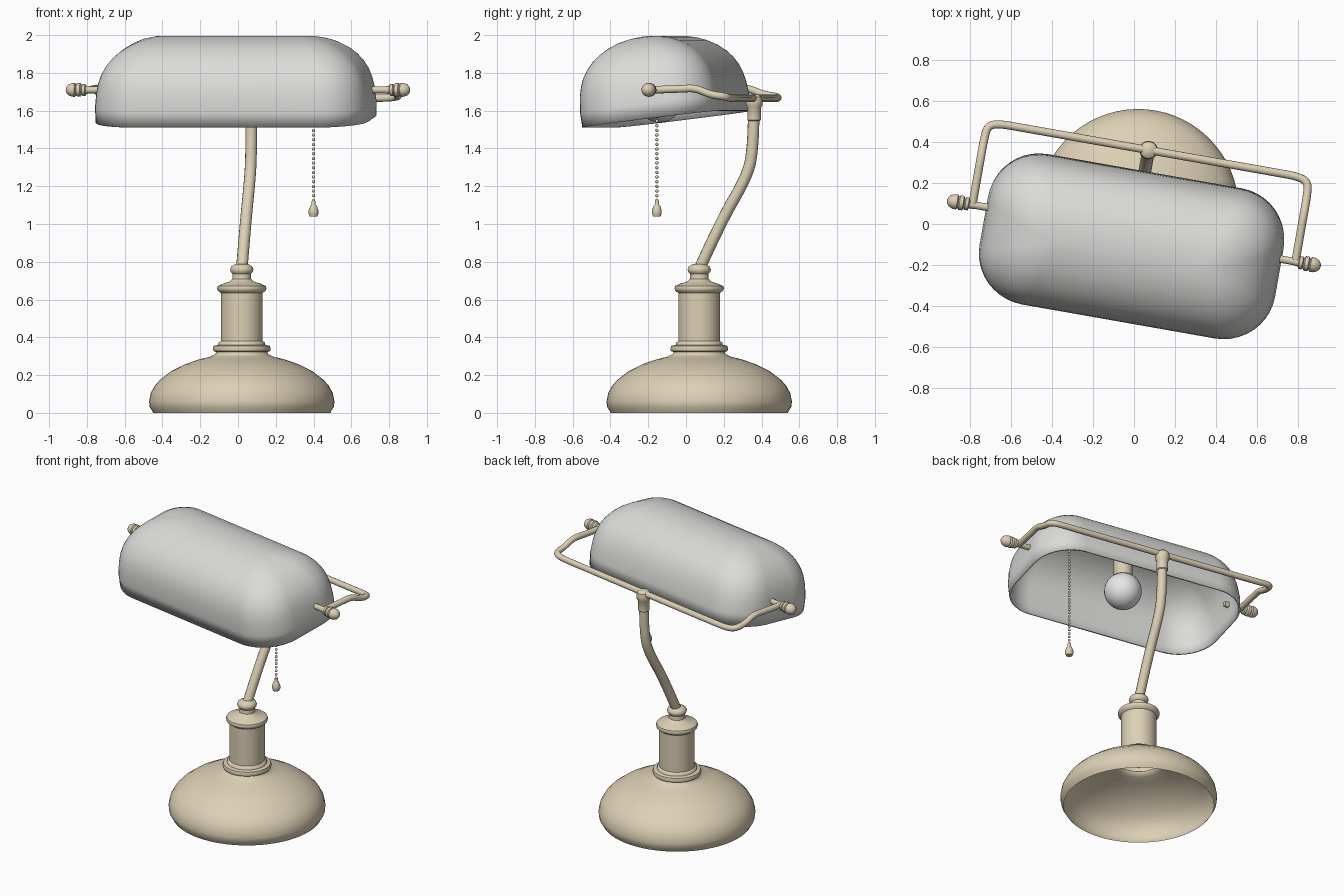
import bpy, bmesh, math
from mathutils import Matrix, Vector

if "Cube" in bpy.data.objects:
    bpy.data.objects.remove(bpy.data.objects["Cube"])

# The whole lamp is turned 10 degrees about the axis of its base
ROOT = Matrix.Translation((0.02, 0.07, 0)) @ Matrix.Rotation(math.radians(-10), 4, 'Z')


def material(name, rgb):
    m = bpy.data.materials.new(name)
    m.diffuse_color = (*rgb, 1)
    m.use_nodes = True
    m.node_tree.nodes["Principled BSDF"].inputs["Base Color"].default_value = m.diffuse_color
    return m


BRASS = material("pale_brass", (0.72, 0.63, 0.46))
GLASS = material("grey_glass", (0.71, 0.71, 0.69))
WHITE = material("white_bulb", (0.80, 0.80, 0.80))


def finish(name, bm, mat, matrix, angle=40):
    me = bpy.data.meshes.new(name)
    bm.to_mesh(me)
    bm.free()
    me.materials.append(mat)
    ob = bpy.data.objects.new(name, me)
    bpy.context.collection.objects.link(ob)
    ob.matrix_world = ROOT @ matrix
    smooth(ob, angle)
    return ob


def smooth(ob, angle):
    bpy.ops.object.select_all(action='DESELECT')
    ob.select_set(True)
    bpy.context.view_layer.objects.active = ob
    bpy.ops.object.shade_smooth_by_angle(angle=math.radians(angle))


def skin(bm, rings):
    for a, b in zip(rings, rings[1:]):
        n = len(a)
        for i in range(n):
            j = (i + 1) % n
            bm.faces.new((a[i], a[j], b[j], b[i]))


def lathe(name, profile, mat, matrix=Matrix(), n=32, angle=40):
    """Revolve (radius, height) points around z."""
    bm = bmesh.new()
    rings = []
    for r, z in profile:
        r = max(r, 1e-5)
        rings.append([bm.verts.new((r * math.cos(t * math.tau / n), r * math.sin(t * math.tau / n), z))
                      for t in range(n)])
    skin(bm, rings)
    bmesh.ops.remove_doubles(bm, verts=bm.verts, dist=1e-4)
    return finish(name, bm, mat, matrix, angle)


def tube(name, pts, radius, mat):
    cu = bpy.data.curves.new(name, 'CURVE')
    cu.dimensions = '3D'
    cu.bevel_depth = radius
    cu.bevel_resolution = 4
    cu.use_fill_caps = True
    sp = cu.splines.new('NURBS')
    sp.points.add(len(pts) - 1)
    for p, co in zip(sp.points, pts):
        p.co = (*co, 1)
    sp.order_u = 3
    sp.use_endpoint_u = True
    sp.resolution_u = 8
    cu.materials.append(mat)
    ob = bpy.data.objects.new(name, cu)
    bpy.context.collection.objects.link(ob)
    ob.matrix_world = ROOT
    bpy.ops.object.select_all(action='DESELECT')
    ob.select_set(True)
    bpy.context.view_layer.objects.active = ob
    bpy.ops.object.convert(target='MESH')
    smooth(bpy.context.object, 50)


# Hollow domed base with turned column
lathe("base", [(0.47, 0), (0.475, 0.012), (0.487, 0.03), (0.491, 0.06), (0.482, 0.105), (0.46, 0.145),
               (0.433, 0.175), (0.375, 0.22), (0.30, 0.258), (0.22, 0.285), (0.165, 0.298),
               (0.14, 0.312), (0.136, 0.322)], BRASS, n=64)
lathe("column", [(0.136, 0.322), (0.15, 0.328), (0.153, 0.34), (0.148, 0.355), (0.125, 0.36),
                 (0.122, 0.372), (0.111, 0.38), (0.111, 0.635), (0.128, 0.648), (0.131, 0.66),
                 (0.127, 0.672), (0.10, 0.684), (0.065, 0.695), (0.05, 0.71), (0.048, 0.735),
                 (0.058, 0.745), (0.062, 0.76), (0.055, 0.776), (0.035, 0.787), (0, 0.79)], BRASS, n=48)

# Curved arm and the collar holding the cross bar
tube("arm", [(0, 0.0, 0.76), (0, 0.12, 1.02), (0, 0.245, 1.23), (0, 0.29, 1.37), (0, 0.293, 1.58)], 0.031, BRASS)
lathe("arm_collar", [(0.03, 1.545), (0.036, 1.55), (0.036, 1.615), (0.043, 1.625), (0.045, 1.65),
                     (0.041, 1.672), (0.025, 1.685), (0, 1.688)], BRASS, Matrix.Translation((0, 0.295, 0)))

# Cross bar bent forward at both ends
half = [(0.80, -0.117, 1.71), (0.80, 0.04, 1.715), (0.80, 0.12, 1.72), (0.80, 0.20, 1.685),
        (0.795, 0.275, 1.675), (0.74, 0.295, 1.667), (0.62, 0.295, 1.665)]
tube("cross_bar", half + [(-x, y, z) for x, y, z in reversed(half)], 0.02, BRASS)

# Pivot pins with turned knobs, one on each end
for side, label in ((1, "right"), (-1, "left")):
    m = Matrix.Translation((0, -0.117, 1.71)) @ Matrix.Rotation(math.radians(90 * side), 4, 'Y')
    lathe(label + "_knob", [(0, 0.685), (0.018, 0.685), (0.018, 0.79), (0.022, 0.815), (0.031, 0.82),
                            (0.032, 0.835), (0.025, 0.84), (0.036, 0.846), (0.036, 0.864), (0.028, 0.87),
                            (0.037, 0.876), (0.036, 0.893), (0.028, 0.912), (0.014, 0.923), (0, 0.926)],
          BRASS, m, 20)

# Glass shade: rounded rectangles stacked along a domed section, tilted back
TILT = Matrix.Translation((0, -0.175, 1.555)) @ Matrix.Rotation(math.radians(7), 4, 'X')
section = [(0.368, 0), (0.37, 0.08), (0.362, 0.16), (0.351, 0.21), (0.335, 0.255), (0.31, 0.298),
           (0.28, 0.334), (0.24, 0.369), (0.19, 0.399), (0.14, 0.42), (0.08, 0.435), (0.02, 0.441)]
bm = bmesh.new()
rings = []
for hy, h in section:
    hx = hy + 0.362
    r = hy * 0.68
    ring = []
    for c, (sx, sy) in enumerate(((1, 1), (-1, 1), (-1, -1), (1, -1))):
        for k in range(11):
            t = math.pi / 2 * (c + k / 10)
            ring.append(bm.verts.new((sx * (hx - r) + r * math.cos(t), sy * (hy - r) + r * math.sin(t), h)))
    rings.append(ring)
skin(bm, rings)
bm.faces.new(rings[-1])
shade = finish("shade", bm, GLASS, TILT, 60)
sol = shade.modifiers.new("thickness", 'SOLIDIFY')
sol.thickness = 0.012
sol.offset = -1

# Socket and bulb under the shade
spot = Matrix.Translation((-0.01, -0.215, 0))
lathe("socket", [(0, 1.965), (0.06, 1.965), (0.06, 1.75), (0.05, 1.735), (0, 1.735)], BRASS, spot)
lathe("bulb", [(0.05, 1.755)] + [(0.118 * math.sin(a), 1.655 + 0.118 * math.cos(a))
                                 for a in [math.radians(d) for d in range(35, 181, 12)]] + [(0, 1.537)],
      WHITE, spot)

# Beaded pull chain with a pendant
bm = bmesh.new()
for i in range(34):
    bmesh.ops.create_icosphere(bm, subdivisions=2, radius=0.009,
                               matrix=Matrix.Translation((0.413, -0.155, 1.125 + i * 0.0247)))
finish("pull_chain", bm, BRASS, Matrix())
lathe("chain_pendant", [(0, 1.04), (0.02, 1.04), (0.026, 1.055), (0.026, 1.072), (0.018, 1.095), (0.011, 1.104),
                        (0.011, 1.122), (0, 1.126)], BRASS, Matrix.Translation((0.413, -0.155, 0)), 16)
